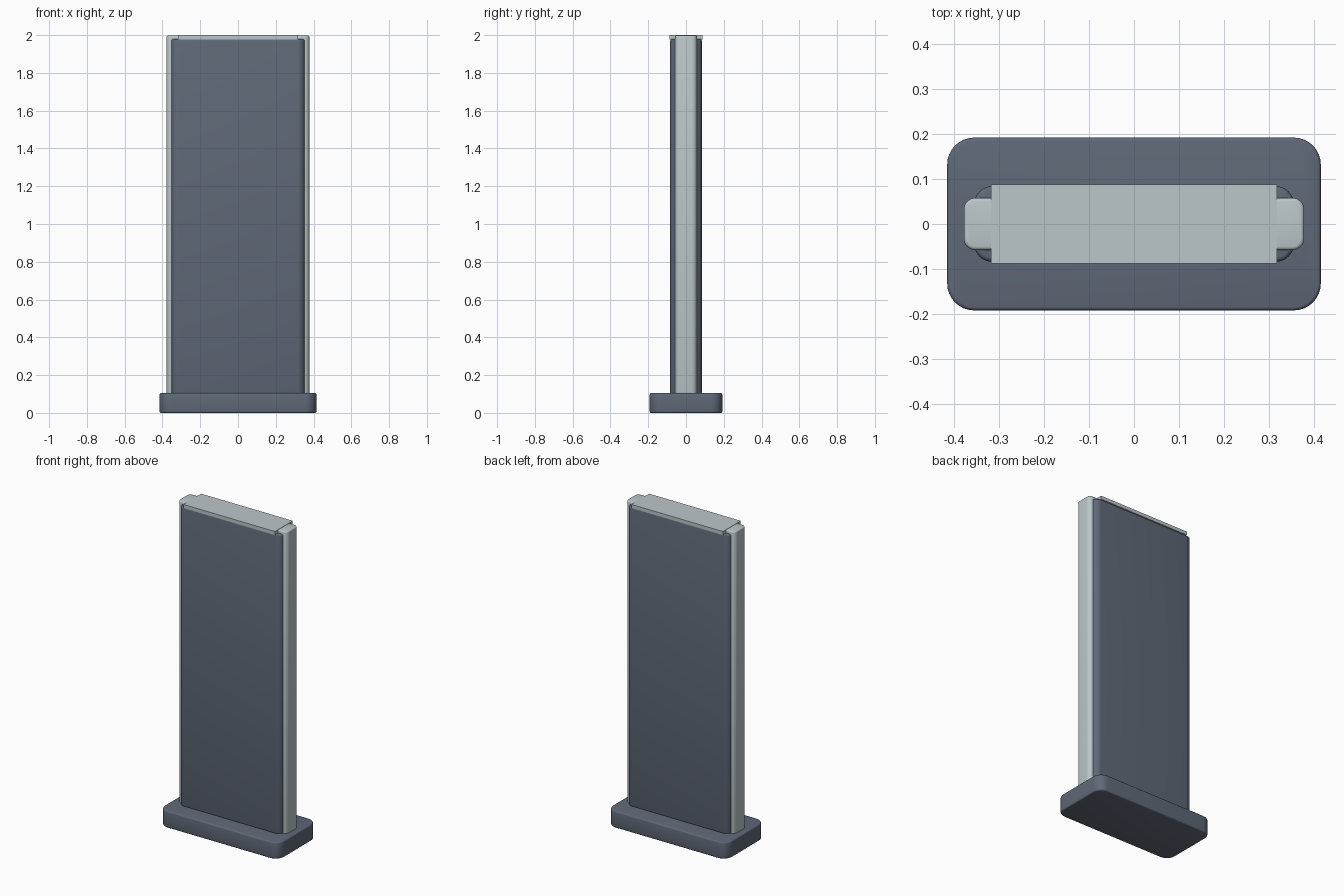
import bpy, bmesh
from math import radians

cube = bpy.data.objects.get("Cube")
if cube:
    bpy.data.objects.remove(cube, do_unlink=True)


def material(name, rgb):
    m = bpy.data.materials.new(name)
    m.use_nodes = True
    m.diffuse_color = (*rgb, 1)
    m.node_tree.nodes["Principled BSDF"].inputs["Base Color"].default_value = (*rgb, 1)
    return m


slate = material("slate grey", (0.115, 0.14, 0.185))
silver = material("pale silver", (0.50, 0.57, 0.59))


def block(name, x, y, z, mat, corner=0, edge=0):
    """Box spanning the x, y, z ranges, with rounded upright corners and softened rims."""
    bm = bmesh.new()
    bmesh.ops.create_cube(bm, size=1)
    for v in bm.verts:
        v.co = [lo + (c + 0.5) * (hi - lo) for c, (lo, hi) in zip(v.co, (x, y, z))]
    if corner:
        upright = [e for e in bm.edges
                   if abs(e.verts[0].co.z - e.verts[1].co.z) > 1e-4]
        bmesh.ops.bevel(bm, geom=upright, offset=corner, segments=8,
                        profile=0.5, affect='EDGES')
    if edge:
        rims = [e for e in bm.edges
                if abs(e.verts[0].co.z - e.verts[1].co.z) < 1e-4]
        bmesh.ops.bevel(bm, geom=rims, offset=edge, segments=3,
                        profile=0.5, affect='EDGES')
    mesh = bpy.data.meshes.new(name)
    bm.to_mesh(mesh)
    bm.free()
    mesh.materials.append(mat)
    obj = bpy.data.objects.new(name, mesh)
    bpy.context.collection.objects.link(obj)
    if corner:
        bpy.ops.object.select_all(action='DESELECT')
        obj.select_set(True)
        bpy.context.view_layer.objects.active = obj
        bpy.ops.object.shade_smooth_by_angle(angle=radians(35))
    return obj


# Foot and main panel
block("base", (-0.415, 0.415), (-0.192, 0.192), (0, 0.105), slate, 0.06, 0.008)
block("panel", (-0.355, 0.355), (-0.084, 0.084), (0.1, 1.98), slate, 0.04, 0.01)

# Side posts
for side, s in (("left", 1), ("right", -1)):
    block(side + "_post", sorted((s * 0.27, s * 0.378)), (-0.058, 0.058),
          (0.1, 1.998), silver, 0.026, 0.008)

# Top cap
block("top_cap", (-0.318, 0.318), (-0.088, 0.088), (1.978, 2.0), silver)
